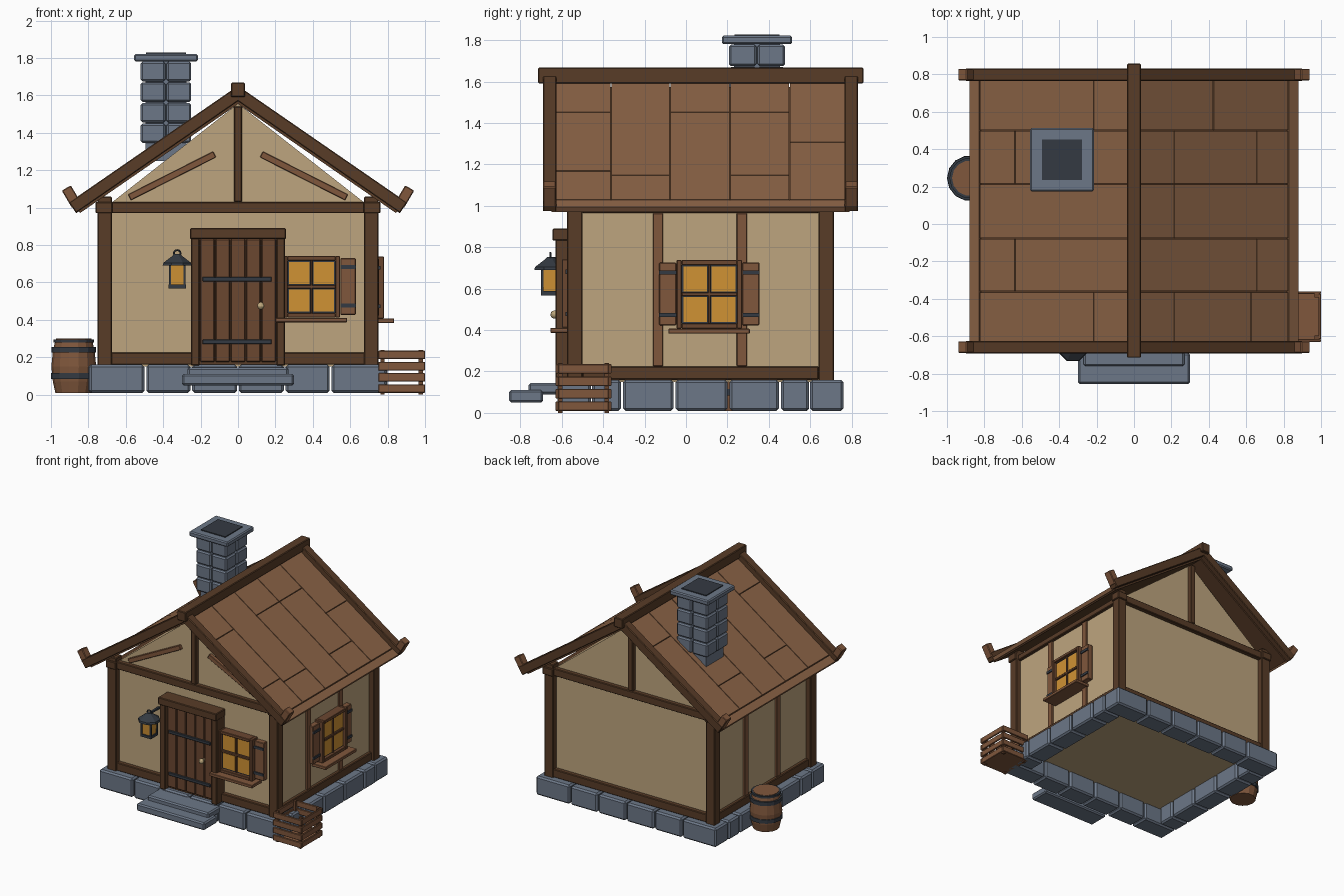
import bpy, bmesh, math
from mathutils import Matrix, Vector

if "Cube" in bpy.data.objects:
    bpy.data.objects.remove(bpy.data.objects["Cube"])


def material(name, rgb):
    m = bpy.data.materials.new(name)
    lin = [(c / 255 / 12.92) if c < 11 else ((c / 255 + .055) / 1.055) ** 2.4 for c in rgb]
    m.diffuse_color = (*lin, 1)
    m.use_nodes = True
    m.node_tree.nodes["Principled BSDF"].inputs["Base Color"].default_value = m.diffuse_color
    return m


PLASTER = material("plaster", (190, 165, 126))
STONE = material("stone", (108, 119, 135))
ROOF = material("roof_wood", (139, 99, 70))
BEAM = material("dark_beam", (88, 60, 39))
WOOD = material("mid_wood", (128, 87, 60))
DOOR = material("door_wood", (107, 71, 48))
IRON = material("iron", (52, 58, 66))
AMBER = material("amber_glass", (208, 146, 52))
BRASS = material("pale_brass", (190, 168, 125))


def finish(name, bm, mat, bevel=0.0):
    me = bpy.data.meshes.new(name)
    bmesh.ops.recalc_face_normals(bm, faces=bm.faces)
    bm.to_mesh(me)
    bm.free()
    me.materials.append(mat)
    ob = bpy.data.objects.new(name, me)
    bpy.context.collection.objects.link(ob)
    if bevel:
        b = ob.modifiers.new("Bevel", 'BEVEL')
        b.width, b.segments = bevel, 1
    return ob


def box(x0, x1, y0, y1, z0, z1):
    return (Matrix.Translation(((x0 + x1) / 2, (y0 + y1) / 2, (z0 + z1) / 2))
            @ Matrix.Diagonal((abs(x1 - x0), abs(y1 - y0), z1 - z0, 1)))


def bar(p0, p1, y0, y1, t):
    """Box running from p0 to p1 in the xz plane, t thick."""
    dx, dz = p1[0] - p0[0], p1[1] - p0[1]
    return (Matrix.Translation(((p0[0] + p1[0]) / 2, (y0 + y1) / 2, (p0[1] + p1[1]) / 2))
            @ Matrix.Rotation(math.atan2(-dz, dx), 4, 'Y')
            @ Matrix.Diagonal((math.hypot(dx, dz), y1 - y0, t, 1)))


def part(name, mat, boxes, bevel=0.005):
    bm = bmesh.new()
    for m in boxes:
        bmesh.ops.create_cube(bm, size=1, matrix=m)
    return finish(name, bm, mat, bevel)


def lathe(name, mat, profile, center, n=12, turn=0.0):
    """Solid of revolution from (radius, z) pairs."""
    bm = bmesh.new()
    rings = [[bm.verts.new((center[0] + r * math.cos(turn + 2 * math.pi * i / n),
                            center[1] + r * math.sin(turn + 2 * math.pi * i / n), z))
              for i in range(n)] for r, z in profile]
    for a, b in zip(rings, rings[1:]):
        for i in range(n):
            bm.faces.new((a[i], a[(i + 1) % n], b[(i + 1) % n], b[i]))
    bm.faces.new(rings[0][::-1])
    bm.faces.new(rings[-1])
    return finish(name, bm, mat)


# Plaster walls with gables
bm = bmesh.new()
outline = [(-.71, .15), (.71, .15), (.71, 1.0), (0, 1.556), (-.71, 1.0)]
face = bm.faces.new([bm.verts.new((x, -.53, z)) for x, z in outline])
ext = bmesh.ops.extrude_face_region(bm, geom=[face])
bmesh.ops.translate(bm, vec=(0, 1.2, 0), verts=[v for v in ext['geom'] if isinstance(v, bmesh.types.BMVert)])
finish("walls", bm, PLASTER)

# Stone foundation ring
stones = []
xs = [-.8, -.495, -.25, 0, .25, .495, .8]
ys = [-.46, -.31, -.055, .205, .455, .60]
for a, b in zip(xs, xs[1:]):
    for y0, y1 in ((-.62, -.46), (.60, .76)):
        stones.append(box(a + .005, b - .005, y0, y1, .01, .16))
for a, b in zip(ys, ys[1:]):
    for s in (-1, 1):
        stones.append(box(s * .64, s * .8, a + .005, b - .005, .01, .16))
part("foundation_stones", STONE, stones, .012)
part("door_steps", STONE, [box(-.27, .27, -.76, -.6, .09, .145), box(-.3, .3, -.855, -.69, .05, .11)], .01)

# Timber frame
frame = []
for s in (-1, 1):
    for y0, y1 in ((-.575, -.5), (.64, .715)):
        frame.append(box(s * .675, s * .752, y0, y1, .15, 1.06))
    frame.append(box(s * .68, s * .735, -.5, .64, .16, .225))
    frame.append(box(s * .68, s * .735, -.5, .64, .965, 1.01))
for y0, y1 in ((-.565, -.5), (.64, .705)):
    frame += [box(-.68, .68, y0, y1, .16, .225), box(-.68, .68, y0, y1, .97, 1.03),
              box(-.022, .022, y0, y1, 1.03, 1.54)]
part("timber_frame", BEAM, frame)
part("post_caps", BEAM, [box(s * .672, s * .762, *y, .97, 1.03) for s in (-1, 1)
                         for y in ((-.585, -.5), (.64, .725))])
part("side_studs", WOOD, [box(s * .68, s * .725, y, y + .05, .225, .965) for s in (-1, 1) for y in (-.16, .245)], .003)
part("gable_braces", WOOD, [bar((s * .58, 1.055), (s * .125, 1.285), -.555, -.5, .035) for s in (-1, 1)], .003)


# Roof: planks, underlay, eave boards, barge boards and ridge
def slope(s, x0, x1, y0, y1, t, drop=0.0):
    z = lambda x: 1.61 - drop - .69 * x
    return bar((s * x0, z(x0)), (s * x1, z(x1)), y0, y1, t)


splits = {1: [[.21, .62], [.65], [.21], [.21, .65], [.42]],
          -1: [[.21], [.63], [], [.63], [.21]]}
rows = [-.65, -.362, -.077, .213, .50, .79]
planks, under, barge, ends = [], [], [], []
for s in (-1, 1):
    for i, cuts in enumerate(splits[s]):
        marks = [.0] + cuts + [.82]
        for a, b in zip(marks, marks[1:]):
            planks.append(slope(s, a + .002, b - .002, rows[i] + .003, rows[i + 1] - .003, .02, .022))
    planks.append(slope(s, .822, .872, -.65, .79, .028, .026))
    under.append(slope(s, 0, .85, -.65, .79, .02, .044))
    for y0, y1 in ((-.692, -.625), (.765, .832)):
        barge.append(slope(s, 0, .885, y0, y1, .068))
        ends.append(bar((s * .862, 1.01), (s * .918, 1.105), y0 + .002, y1 - .002, .056))
part("roof_planks", ROOF, planks, 0)
part("roof_underlay", BEAM, under, 0)
part("barge_boards", BEAM, barge)
part("barge_ends", WOOD, ends)
part("ridge_beam", BEAM, [box(-.038, .038, -.715, .857, 1.592, 1.668)])

# Chimney
cx, cy = -.385, .343
part("chimney_stones", STONE, [box(cx + i * .003, cx + i * .135, cy + j * .003, cy + j * .135,
                                   1.345 + k * .11, 1.45 + k * .11)
                               for i in (-1, 1) for j in (-1, 1) for k in range(4)], .01)
part("chimney_core", STONE, [box(cx - .11, cx + .11, cy - .11, cy + .11, 1.25, 1.79)], 0)
part("chimney_cap", STONE, [box(cx - .17, cx + .17, cy - .17, cy + .17, 1.782, 1.822)], .008)
part("chimney_flue", IRON, [box(cx - .108, cx + .108, cy - .108, cy + .108, 1.80, 1.829)], 0)

# Door
part("door_frame", BEAM, [box(s * .205, s * .252, -.63, -.52, .155, .84) for s in (-1, 1)]
     + [box(-.257, .257, -.645, -.52, .832, .89)])
part("door_planks", DOOR, [box(-.205 + i * .082 + .003, -.205 + (i + 1) * .082 - .003, -.6, -.53, .175, .832)
                           for i in range(5)], .004)
part("door_backing", BEAM, [box(-.205, .205, -.585, -.53, .16, .832)], 0)
part("door_straps", IRON, [box(-.19, .18, -.61, -.59, z, z + .025) for z in (.27, .605)], .003)
bm = bmesh.new()
bmesh.ops.create_uvsphere(bm, u_segments=10, v_segments=6, radius=.02, matrix=Matrix.Translation((.122, -.635, .475)))
finish("door_knob", bm, BRASS)
part("door_knob_stem", BRASS, [box(.115, .129, -.63, -.598, .468, .482)], 0)


# Windows
def window(label, place, u0, u1, z0, z1, sides):
    def b(a0, a1, d0, d1, c0, c1):
        return place(a0, a1, d0, d1, c0, c1)
    um, zm, w = (u0 + u1) / 2, (z0 + z1) / 2, .024
    part(label + "_window_frame", DOOR,
         [b(u0, u0 + w, -.02, .07, z0, z1), b(u1 - w, u1, -.02, .07, z0, z1),
          b(u0 + w, u1 - w, -.02, .07, z0, z0 + w), b(u0 + w, u1 - w, -.02, .07, z1 - w, z1),
          b(um - .006, um + .006, 0, .058, z0 + w, z1 - w), b(u0 + w, u1 - w, 0, .058, zm - .009, zm + .009)], .003)
    part(label + "_window_iron", IRON, [b(u0 + w, u1 - w, -.02, .045, z0 + w, z1 - w)], 0)
    panes = []
    for a0, a1 in ((u0 + w + .008, um - .011), (um + .011, u1 - w - .008)):
        for c0, c1 in ((z0 + w + .008, zm - .014), (zm + .014, z1 - w - .008)):
            panes.append(b(a0, a1, .044, .05, c0, c1))
    part(label + "_window_panes", AMBER, panes, 0)
    part(label + "_window_sill", WOOD, [b(u0 - .04, u1 + .038, 0, .125, z0 - .025, z0 - .001)], .003)
    shutters, straps = [], []
    for s in sides:
        a = u1 + .002 if s > 0 else u0 - .085
        shutters.append(b(a, a + .083, 0, .045, z0 + .015, z1 - .012))
        straps += [b(a, a + .083, .04, .053, z, z + .02) for z in (z0 + .055, z1 - .07)]
    part(label + "_shutters", WOOD, shutters, .004)
    part(label + "_shutter_straps", IRON, straps, 0)


window("front", lambda a0, a1, d0, d1, c0, c1: box(a0, a1, -.53 - d1, -.53 - d0, c0, c1),
       .24, .545, .412, .742, (1,))
window("side", lambda a0, a1, d0, d1, c0, c1: box(.71 + d0, .71 + d1, a0, a1, c0, c1),
       -.045, .27, .408, .738, (-1, 1))

# Lantern
lx, ly = -.325, -.655
q = math.pi / 4
lathe("lantern_glass", AMBER, [(.052, .585), (.058, .69)], (lx, ly), 4, q)
lathe("lantern_base", IRON, [(.065, .568), (.065, .588)], (lx, ly), 4, q)
lathe("lantern_roof", IRON, [(.085, .69), (.08, .705), (.028, .742), (.018, .752)], (lx, ly), 8, math.pi / 8)
part("lantern_bars", IRON, [box(lx + i * .033, lx + i * .045, ly + j * .033, ly + j * .045, .58, .70)
                            for i in (-1, 1) for j in (-1, 1)], 0)
part("lantern_bracket", IRON, [box(lx - .008, lx + .008, ly, -.52, .738, .752)], 0)
bpy.ops.mesh.primitive_torus_add(major_radius=.018, minor_radius=.005, major_segments=12, minor_segments=6,
                                 location=(lx, ly, .755), rotation=(math.pi / 2, 0, 0))
bpy.context.object.name = "lantern_ring"
bpy.context.object.data.materials.append(IRON)

# Barrel
bc = (-.878, .245)
lathe("barrel", WOOD, [(.098, .008), (.112, .07), (.12, .15), (.112, .23), (.1, .285)], bc, 14)
for i, (r, z, h) in enumerate(((.117, .225, .03), (.119, .085, .03), (.106, .28, .016))):
    lathe("barrel_hoop_%d" % (i + 1), IRON, [(r + .003, z), (r + .003, z + h)], bc, 14)
lathe("barrel_lid", WOOD, [(.095, .29), (.095, .299)], bc, 14)

# Slatted crate
x0, x1, y0, y1 = .75, 1.0, -.63, -.36
slats = []
for k in range(4):
    z = .01 + k * .06
    slats += [box(x0, x1, y, y + .014, z, z + .045) for y in (y0, y1 - .014)]
    slats += [box(x, x + .014, y0 + .014, y1 - .014, z, z + .045) for x in (x0, x1 - .014)]
part("crate_slats", WOOD, slats, .003)
part("crate_floor", WOOD, [box(x0 + .01, x1 - .01, y0 + .01, y1 - .01, .01, .025)], 0)
part("crate_posts", DOOR, [box(x, x + .022, y, y + .022, 0, .24) for x in (x0 + .012, x1 - .034)
                           for y in (y0 + .012, y1 - .034)], 0)
